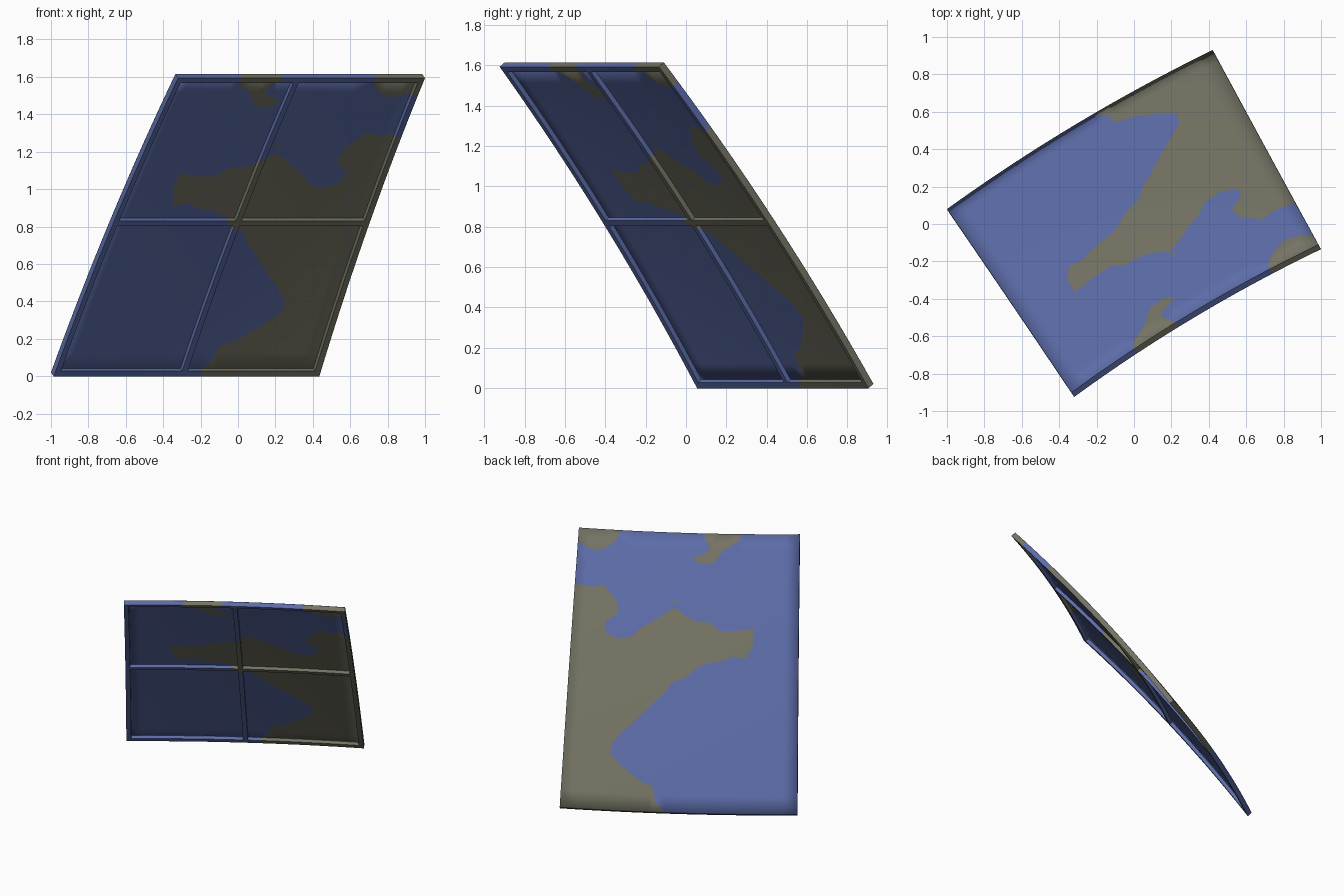
import bpy
from mathutils import Vector, geometry

cube = bpy.data.objects.get("Cube")
if cube:
    bpy.data.objects.remove(cube)

# Corners of the outer skin: lower right, lower left, upper right, upper left
LOW_A, LOW_B = Vector((0.42, 0.93, 0.02)), Vector((-1, 0.08, 0.02))
TOP_A, TOP_B = Vector((0.985, -0.11, 1.615)), Vector((-0.335, -0.9, 1.615))
NORMAL = (LOW_B - LOW_A).cross(TOP_A - LOW_A).normalized()
LEVEL = Vector((NORMAL.x, NORMAL.y, 0)).normalized()
BULGE, SKIN, DEPTH, WIDTH = 0.035, 0.012, 0.036, 0.034


def material(name, colour):
    mat = bpy.data.materials.new(name)
    mat.use_nodes = True
    mat.diffuse_color = colour
    mat.node_tree.nodes["Principled BSDF"].inputs["Base Color"].default_value = colour
    return mat


MATERIALS = [material("slate_blue", (0.107, 0.15, 0.392, 1)),
             material("olive_grey", (0.175, 0.172, 0.127, 1))]

# Outlines of the olive patches, in percent across and up the panel
BAND = [(0, 80), (7, 79), (13, 80), (16, 77), (19, 75), (20, 70), (15, 67),
        (15, 63), (21, 61), (27, 62), (30, 65), (36, 68), (41, 71), (45, 73),
        (52, 69), (57, 68), (61, 68), (65, 65), (72, 65), (80, 66), (80, 60),
        (77, 55), (72, 56), (66, 54), (59, 53), (55, 51), (51, 48), (45, 46),
        (43, 43), (38, 39), (30, 32), (25, 28), (21, 24), (20, 20), (25, 16),
        (33, 11), (39, 9), (40, 4), (44, 0), (0, 0)]
CORNER = [(0, 100), (0, 95), (5, 93), (9, 92), (14, 94), (18, 97), (19, 100)]
INLET = [(57, 100), (58, 97), (60, 95), (58, 93), (52, 91), (55, 89), (61, 89),
         (66, 94), (72, 97), (74, 100)]
SPECK = [(44, 75), (45, 74), (46, 75), (45, 76)]
PATCHES = [[Vector(p) / 100 for p in patch] for patch in (BAND, CORNER, INLET, SPECK)]


def surface(u, v, depth=0):
    """Point on the gently domed panel, sunk by depth."""
    base = LOW_A.lerp(LOW_B, u).lerp(TOP_A.lerp(TOP_B, u), v)
    dome = NORMAL * (4 * BULGE * v * (1 - v)) + LEVEL * (4 * BULGE * u * (1 - u))
    return base + dome - NORMAL * depth


def is_olive(p):
    """Even-odd test against every patch."""
    inside = False
    for patch in PATCHES:
        for a, b in zip(patch, patch[1:] + patch[:1]):
            if (a.y > p.y) != (b.y > p.y):
                if p.x < a.x + (p.y - a.y) * (b.x - a.x) / (b.y - a.y):
                    inside = not inside
    return inside


def build(name, verts, faces, olive):
    mesh = bpy.data.meshes.new(name)
    mesh.from_pydata(verts, [], faces)
    for mat in MATERIALS:
        mesh.materials.append(mat)
    for poly, flag in zip(mesh.polygons, olive):
        poly.material_index = int(flag)
    obj = bpy.data.objects.new(name, mesh)
    bpy.context.scene.collection.objects.link(obj)
    bpy.ops.object.select_all(action='DESELECT')
    obj.select_set(True)
    bpy.context.view_layer.objects.active = obj
    bpy.ops.object.shade_smooth_by_angle()
    return obj


# Panel skin: a grid with the patch outlines cut into it
STEPS = 16
points = [Vector((i / STEPS, j / STEPS)) for i in range(STEPS + 1) for j in range(STEPS + 1)]
edges = []
for patch in PATCHES:
    start, count = len(points), len(patch)
    points += patch
    edges += [(start + k, start + (k + 1) % count) for k in range(count)]
flat, _, tris, *_ = geometry.delaunay_2d_cdt(points, edges, [], 0, 1e-5)
centres = [sum((flat[i] for i in tri), Vector((0, 0))) / 3 for tri in tris]
panel = build("panel_skin", [surface(*p) for p in flat], tris, map(is_olive, centres))
solid = panel.modifiers.new("thickness", 'SOLIDIFY')
solid.thickness = SKIN
solid.offset = -1


def rib(name, upright, centre):
    """Square bar on the inner side, following the dome."""
    count = 48
    half = WIDTH / 2 / ((LOW_B - LOW_A).length if upright else (TOP_A - LOW_A).length)
    centre = min(max(centre, half), 1 - half)
    section = [(centre - half, 0.001), (centre + half, 0.001),
               (centre + half, DEPTH), (centre - half, DEPTH)]
    verts, faces, olive = [], [], []
    for k in range(count + 1):
        t = k / count
        for across, depth in section:
            verts.append(surface(across, t, depth) if upright else surface(t, across, depth))
    for k in range(count):
        t = (k + 0.5) / count
        flag = is_olive(Vector((centre, t) if upright else (t, centre)))
        for s in range(4):
            a, b = 4 * k + s, 4 * k + (s + 1) % 4
            quad = (a, b, b + 4, a + 4)
            faces.append(quad if not upright else quad[::-1])
            olive.append(flag)
    # End caps
    first, last = (0, 1, 2, 3), tuple(4 * count + s for s in range(4))
    faces += [first, last[::-1]] if upright else [first[::-1], last]
    olive += [olive[0], olive[-1]]
    obj = build(name, verts, faces, olive)
    # Face every bar outward
    bpy.ops.object.mode_set(mode='EDIT')
    bpy.ops.mesh.select_all(action='SELECT')
    bpy.ops.mesh.normals_make_consistent(inside=False)
    bpy.ops.object.mode_set(mode='OBJECT')
    return obj


# Frame bars and the central cross
for label, place in (("left", 0), ("middle", 0.5), ("right", 1)):
    rib(label + "_upright_rib", True, place)
for label, place in (("lower", 0), ("middle", 0.5), ("upper", 1)):
    rib(label + "_cross_rib", False, place)
